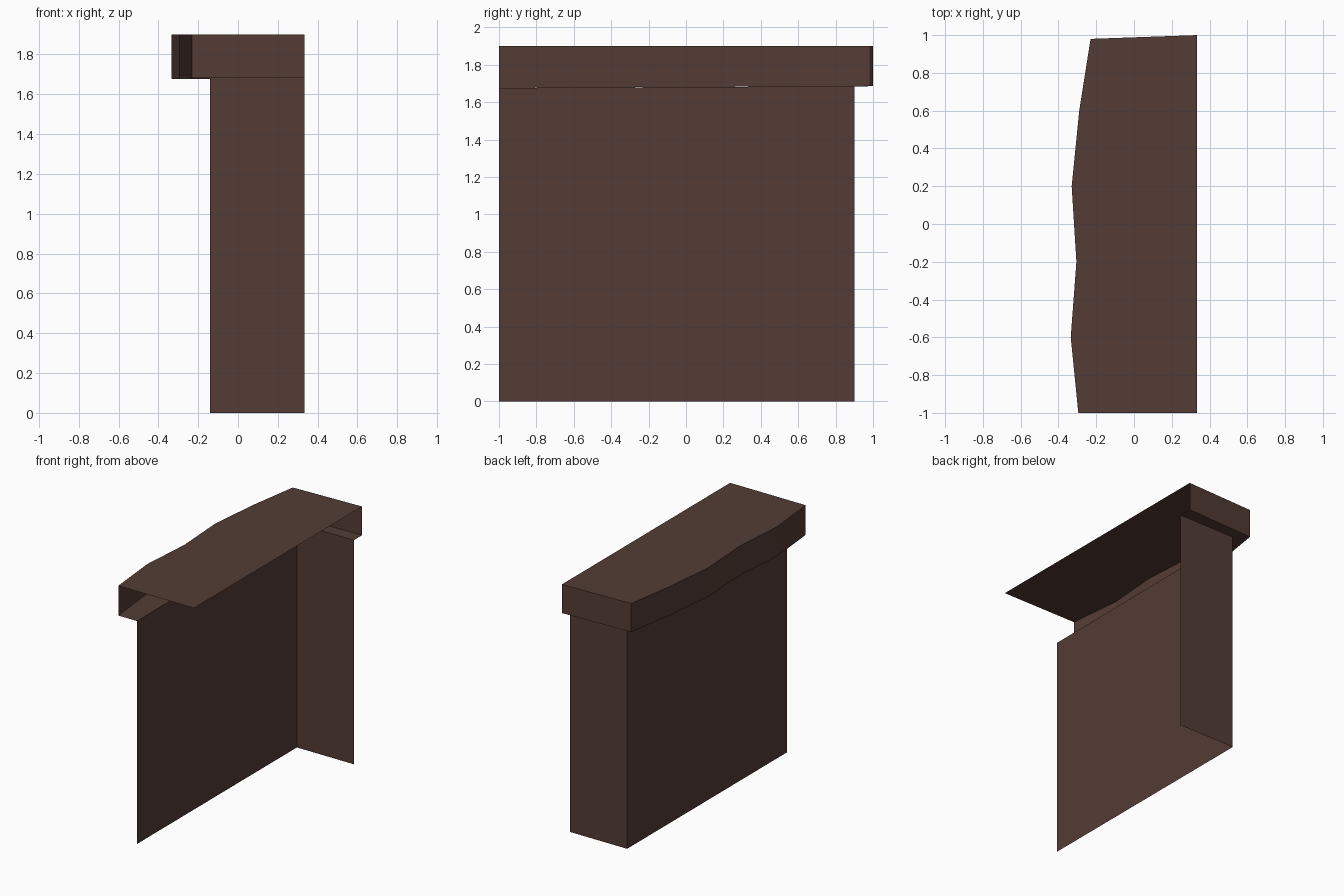
import bpy

if "Cube" in bpy.data.objects:
    bpy.data.objects.remove(bpy.data.objects["Cube"])

brown = bpy.data.materials.new("dark brown")
brown.diffuse_color = (0.088, 0.045, 0.036, 1)
brown.use_nodes = True
brown.node_tree.nodes["Principled BSDF"].inputs["Base Color"].default_value = brown.diffuse_color

TOP = 1.9
# Outer outline of the overhanging cap, front to back, then along the back
rim = [(-0.295, -1), (-0.335, -0.6), (-0.305, -0.2), (-0.33, 0.2),
       (-0.29, 0.6), (-0.23, 0.98), (0.333, 1)]
# Matching outline of the walls beneath the cap
wall = [(-0.14, -1), (-0.14, -0.6), (-0.14, -0.2), (-0.14, 0.2),
        (-0.14, 0.6), (-0.14, 0.9), (0.333, 0.9)]


def under(y):
    """Height of the slightly sloping cap underside."""
    return min(1.685, 1.681 + 0.005 * y)


def make(name, verts, faces):
    mesh = bpy.data.meshes.new(name)
    mesh.from_pydata(verts, [], faces)
    mesh.materials.append(brown)
    obj = bpy.data.objects.new(name, mesh)
    bpy.context.collection.objects.link(obj)
    return obj


def strip(name, a, b):
    """Ribbon of quads from line a up or out to line b."""
    n = len(a)
    faces = [(i + 1, i, n + i, n + i + 1) for i in range(n - 1)]
    return make(name, a + b, faces)


# Side wall and back wall, open at the front, right and bottom
corners = [wall[0], wall[5], wall[6]]
strip("walls", [(x, y, 0) for x, y in corners],
      [(x, y, under(y)) for x, y in corners])

# Underside of the overhang
rim_low = [(x, y, under(y)) for x, y in rim]
strip("cap_underside", [(x, y, under(y)) for x, y in wall], rim_low)

# Vertical wavy edge of the cap
rim_high = [(x, y, TOP) for x, y in rim]
strip("cap_edge", rim_low, rim_high)

# Flat top of the cap, straight along the right
outline = [(0.333, -1, TOP)] + rim_high[::-1]
make("cap_top", outline, [tuple(range(len(outline)))])
